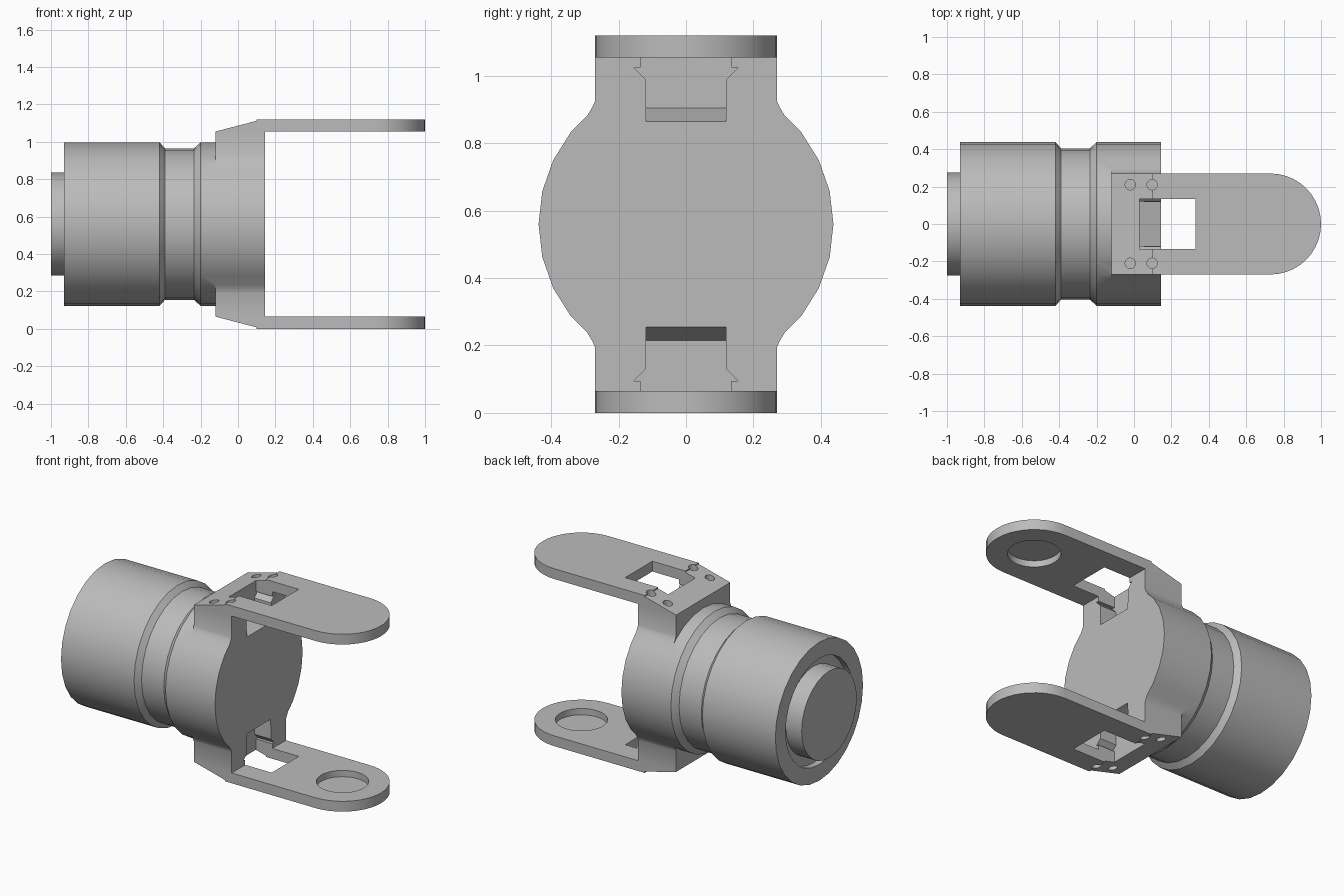
import bpy, bmesh, math
from mathutils import Vector

cube = bpy.data.objects.get("Cube")
if cube:
    bpy.data.objects.remove(cube)

AXIS_Z = 0.56      # height of the barrel axis
FRONT = 0.145      # flat front face of the housing
EYE_X = 0.73       # centre of the rounded arm ends
HALF_W = 0.27      # half width of the arms

grey = bpy.data.materials.new("light_grey")
grey.use_nodes = True
colour = (0.5, 0.5, 0.5, 1)
grey.diffuse_color = colour
grey.node_tree.nodes["Principled BSDF"].inputs["Base Color"].default_value = colour


def finish(name, bm):
    bmesh.ops.recalc_face_normals(bm, faces=bm.faces[:])
    mesh = bpy.data.meshes.new(name)
    bm.to_mesh(mesh)
    bm.free()
    mesh.materials.append(grey)
    ob = bpy.data.objects.new(name, mesh)
    bpy.context.scene.collection.objects.link(ob)
    return ob


def prism(name, pts, axis, lo, hi):
    """Extrude a 2D outline along one axis; the outline uses the other two."""
    bm = bmesh.new()
    verts = []
    for a, b in pts:
        co = [a, b]
        co.insert("xyz".index(axis), lo)
        verts.append(bm.verts.new(co))
    face = bm.faces.new(verts)
    ext = bmesh.ops.extrude_face_region(bm, geom=[face])
    move = Vector([hi - lo if c == axis else 0 for c in "xyz"])
    bmesh.ops.translate(bm, vec=move, verts=[v for v in ext["geom"] if isinstance(v, bmesh.types.BMVert)])
    return finish(name, bm)


def lathe(name, profile, sides):
    """Revolve (x, radius) points round the barrel axis; ends sit on the axis."""
    bm = bmesh.new()
    verts = [bm.verts.new((x, r, AXIS_Z)) for x, r in profile]
    edges = [bm.edges.new(pair) for pair in zip(verts, verts[1:])]
    bmesh.ops.spin(bm, geom=verts + edges, cent=(0, 0, AXIS_Z), axis=(1, 0, 0),
                   angle=math.tau, steps=sides)
    bmesh.ops.remove_doubles(bm, verts=bm.verts[:], dist=1e-4)
    return finish(name, bm)


def arc(cx, cy, r, start, end, n):
    return [(cx + r * math.cos(start + (end - start) * i / n),
             cy + r * math.sin(start + (end - start) * i / n)) for i in range(n + 1)]


def smooth(ob, degrees):
    bpy.ops.object.select_all(action="DESELECT")
    ob.select_set(True)
    bpy.context.view_layer.objects.active = ob
    bpy.ops.object.shade_smooth_by_angle(angle=math.radians(degrees))


def boolean(target, tool, operation):
    mod = target.modifiers.new("cut", "BOOLEAN")
    mod.operation, mod.solver, mod.object = operation, "EXACT", tool
    bpy.context.view_layer.objects.active = target
    bpy.ops.object.modifier_apply(modifier=mod.name)
    bpy.data.objects.remove(tool)


def both(pts):
    """Complete a half outline by mirroring it across y = 0."""
    return pts + [(-y, z) for y, z in reversed(pts)]


# Barrel with a chamfered neck groove and a recess round the rear boss
R, NECK = 0.4375, 0.405
housing = lathe("clevis_housing", [
    (-0.89, 0), (-0.89, 0.335), (-0.93, 0.335), (-0.93, R), (-0.42, R), (-0.39, NECK),
    (-0.235, NECK), (-0.2, R), (FRONT, R), (FRONT, 0)], 28)

adds, cuts = [], []
for s in (1, -1):
    def up(pts):
        return [(a, AXIS_Z + s * h) for a, h in pts]

    # Sloped shoulder block
    adds.append(prism("shoulder", up([(-0.12, 0.2), (FRONT, 0.2), (FRONT, 0.56), (0.13, 0.56),
                                      (-0.12, 0.495)]), "y", -HALF_W, HALF_W))
    # Fillet where the shoulder meets the barrel
    adds.append(prism("fillet", up(both([(0.265, 0.38), (HALF_W, 0.365), (0.278, 0.347),
                                         (0.3, 0.31)])), "x", -0.12, FRONT))
    # Arm with a rounded end
    plan = [(0.1, HALF_W), (0.1, -HALF_W)] + arc(EYE_X, 0, HALF_W, -math.pi / 2, math.pi / 2, 20)
    low, high = sorted((AXIS_Z + s * 0.495, AXIS_Z + s * 0.56))
    adds.append(prism("arm", plan, "z", low, high))

    # Latch window with undercut ledges and a sloping floor
    cuts.append(prism("window", up(both([(0.135, 0.6), (0.135, 0.465), (0.155, 0.465),
                                         (0.12, 0.43), (0.12, 0.345)])), "x", 0.03, 0.33))
    cuts.append(prism("window_floor", up([(0.03, 0.36), (0.03, 0.345), (FRONT, 0.305),
                                          (0.2, 0.305), (0.2, 0.36)]), "y", -0.118, 0.118))
    # Blind round seat on the inside of the arm
    cuts.append(prism("seat", arc(EYE_X, 0, 0.15, 0, math.tau, 32)[:-1], "z",
                      AXIS_Z + s * 0.45, AXIS_Z + s * 0.535))
    # Screw holes
    for x in (-0.02, 0.097):
        for y in (-0.21, 0.21):
            cuts.append(prism("screw_hole", arc(x, y, 0.028, 0, math.tau, 16)[:-1], "z",
                              AXIS_Z + s * 0.44, AXIS_Z + s * 0.6))

for tool in adds:
    boolean(housing, tool, "UNION")
for tool in cuts:
    boolean(housing, tool, "DIFFERENCE")
smooth(housing, 25)

# Rear boss
boss = lathe("rear_boss", [(-1, 0), (-1, 0.275), (-0.885, 0.275), (-0.885, 0)], 28)
smooth(boss, 25)
